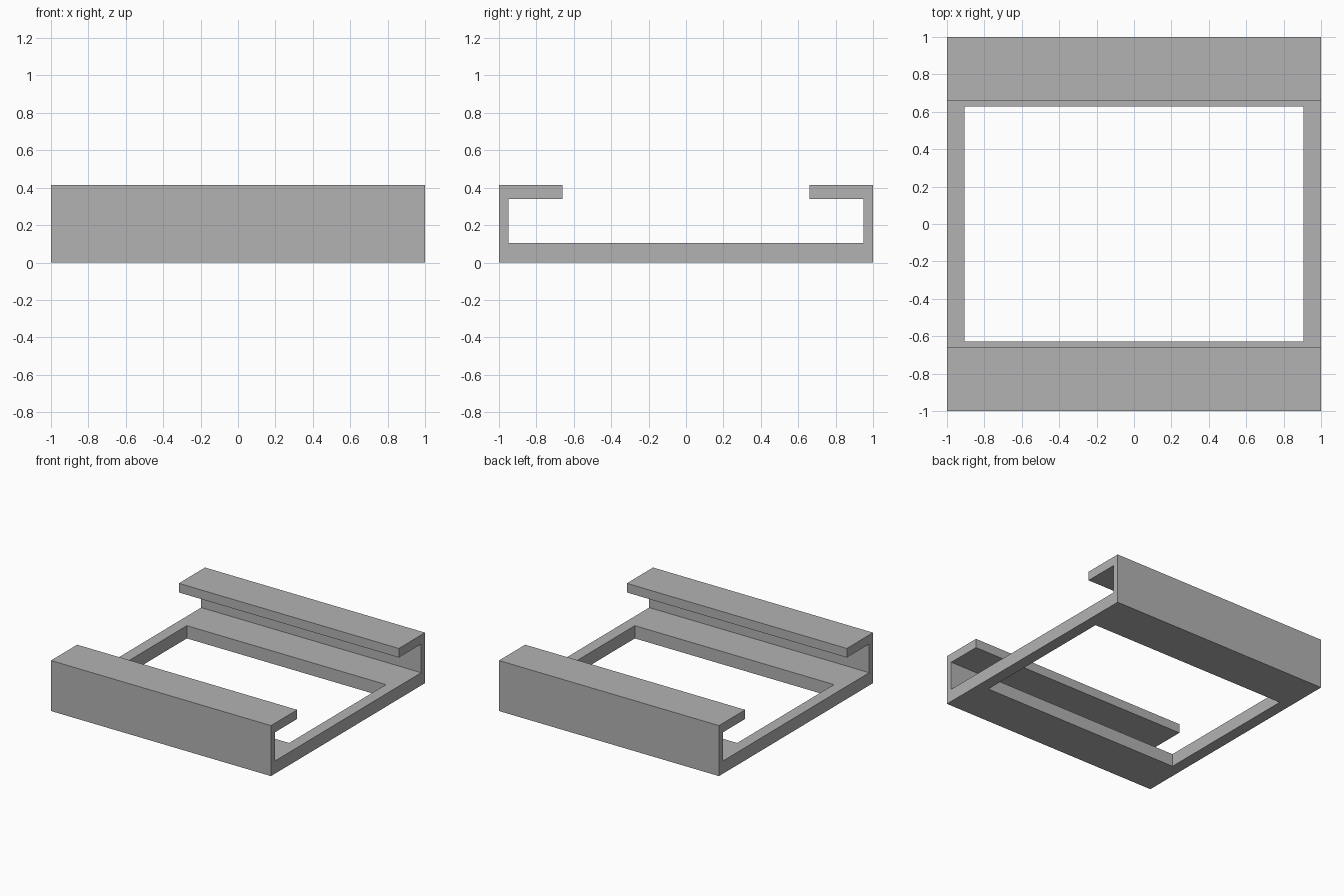
import bpy
import bmesh

cube = bpy.data.objects.get("Cube")
if cube:
    bpy.data.objects.remove(cube, do_unlink=True)

HALF = 1.0        # half width and half depth
HEIGHT = 0.415
BASE = 0.105      # base thickness
WALL = 0.95       # inner face of the walls
LIP = 0.66        # inner edge of the lips
LIP_Z = 0.34      # underside of the lips
HOLE_X, HOLE_Y = 0.905, 0.628

# Plain grey material
grey = bpy.data.materials.new("grey")
grey.use_nodes = True
colour = (0.45, 0.45, 0.45, 1)
grey.diffuse_color = colour
grey.node_tree.nodes["Principled BSDF"].inputs["Base Color"].default_value = colour


def add_prism(name, profile, half_width):
    """Extrude a (y, z) outline along x, centred on x = 0."""
    bm = bmesh.new()
    face = bm.faces.new([bm.verts.new((-half_width, y, z)) for y, z in profile])
    moved = bmesh.ops.extrude_face_region(bm, geom=[face], use_keep_orig=True)["geom"]
    verts = [g for g in moved if isinstance(g, bmesh.types.BMVert)]
    bmesh.ops.translate(bm, verts=verts, vec=(2 * half_width, 0, 0))
    bmesh.ops.recalc_face_normals(bm, faces=bm.faces)
    mesh = bpy.data.meshes.new(name)
    bm.to_mesh(mesh)
    bm.free()
    mesh.materials.append(grey)
    obj = bpy.data.objects.new(name, mesh)
    bpy.context.collection.objects.link(obj)
    return obj


# Tray section: front half of the outline, mirrored to the back
half = [(-WALL, BASE), (-WALL, LIP_Z), (-LIP, LIP_Z),
        (-LIP, HEIGHT), (-HALF, HEIGHT), (-HALF, 0)]
tray = add_prism("tray", half + [(-y, z) for y, z in reversed(half)], HALF)

# Rectangular opening through the base
opening = add_prism("opening_cutter",
                    [(-HOLE_Y, -0.1), (HOLE_Y, -0.1), (HOLE_Y, 0.2), (-HOLE_Y, 0.2)],
                    HOLE_X)
opening.hide_render = True
opening.hide_viewport = False
cut = tray.modifiers.new("opening", 'BOOLEAN')
cut.operation = 'DIFFERENCE'
cut.solver = 'EXACT'
cut.object = opening

# Bake the cut and drop the cutter
bpy.context.view_layer.update()
evaluated = tray.evaluated_get(bpy.context.evaluated_depsgraph_get())
cut_mesh = bpy.data.meshes.new_from_object(evaluated)
tray.modifiers.clear()
tray.data = cut_mesh
bpy.data.objects.remove(opening, do_unlink=True)
